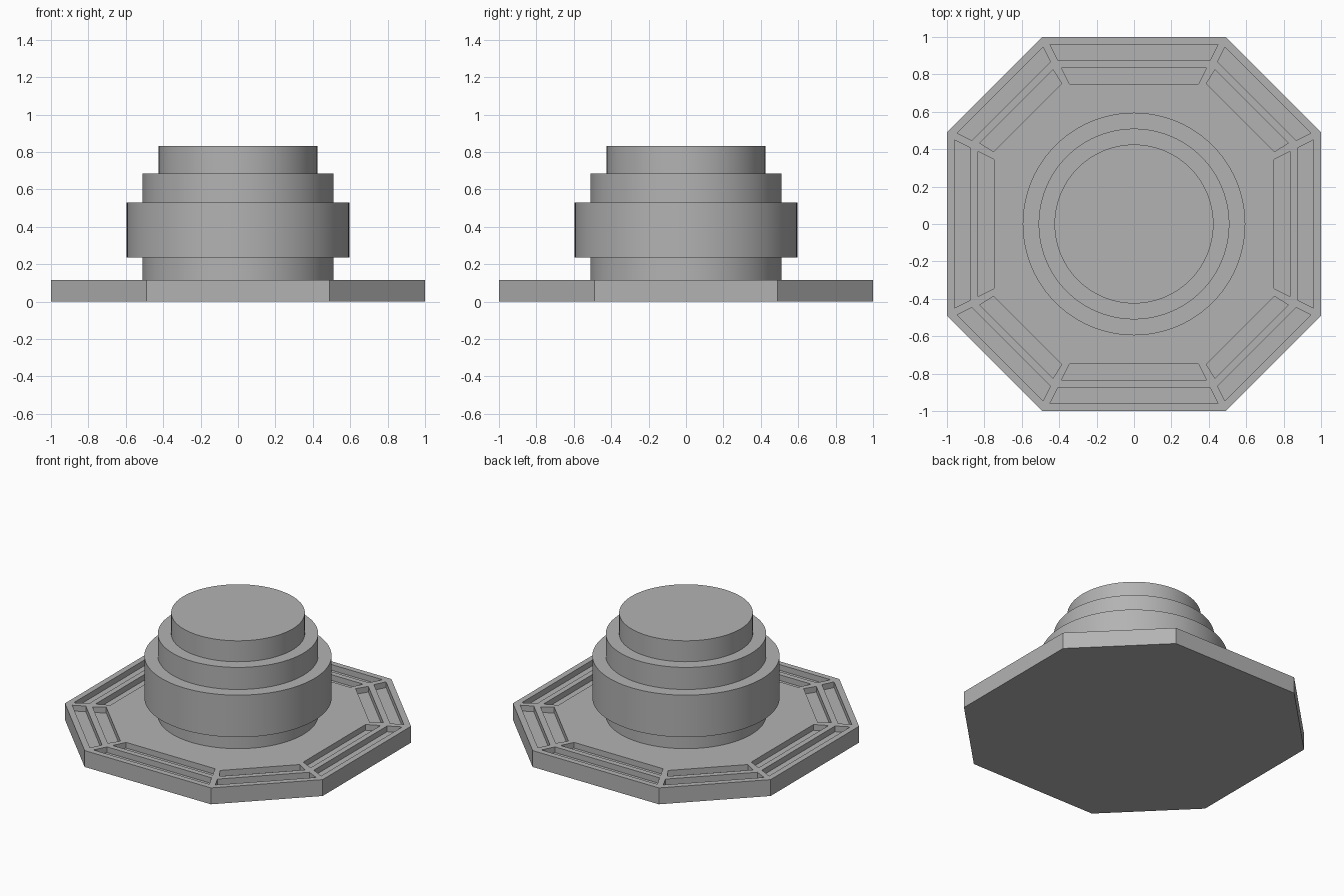
import bpy
import bmesh
from math import cos, sin, pi, radians
from mathutils import Matrix

old = bpy.data.objects.get("Cube")
if old:
    bpy.data.objects.remove(old, do_unlink=True)

PLATE_TOP = 0.115
GROOVE_DEPTH = 0.04
SEGMENTS = 96

grey = bpy.data.materials.new("plain grey")
grey.use_nodes = True
colour = (0.45, 0.45, 0.45, 1)
grey.diffuse_color = colour
grey.node_tree.nodes["Principled BSDF"].inputs["Base Color"].default_value = colour


def finish(bm, name):
    bmesh.ops.recalc_face_normals(bm, faces=bm.faces)
    mesh = bpy.data.meshes.new(name)
    bm.to_mesh(mesh)
    bm.free()
    obj = bpy.data.objects.new(name, mesh)
    mesh.materials.append(grey)
    bpy.context.collection.objects.link(obj)
    return obj


def activate(obj):
    bpy.ops.object.select_all(action='DESELECT')
    obj.select_set(True)
    bpy.context.view_layer.objects.active = obj


def prism(bm, outline, bottom, top):
    """Extrude a flat outline between two heights."""
    face = bm.faces.new([bm.verts.new((x, y, bottom)) for x, y in outline])
    out = bmesh.ops.extrude_face_region(bm, geom=[face])
    verts = [v for v in out["geom"] if isinstance(v, bmesh.types.BMVert)]
    bmesh.ops.translate(bm, verts=verts, vec=(0, 0, top - bottom))


# Eight-sided base plate with cut corners
c = 0.49
quarter = [(1, -c), (1, c)]
outline = []
for k in range(4):
    turn = Matrix.Rotation(k * pi / 2, 2)
    for x, y in quarter:
        outline.append((x * cos(k * pi / 2) - y * sin(k * pi / 2),
                        x * sin(k * pi / 2) + y * cos(k * pi / 2)))
bm = bmesh.new()
prism(bm, outline, 0, PLATE_TOP)
base = finish(bm, "base_plate")

# Two sunken grooves along every side: (outer dist, half, inner dist, half)
straight = [(0.96, 0.45, 0.873, 0.405), (0.835, 0.388, 0.748, 0.345)]
diagonal = [(1.013, 0.325, 0.93, 0.297), (0.89, 0.277, 0.805, 0.258)]
bm = bmesh.new()
for k in range(8):
    a = k * pi / 4
    for d1, h1, d2, h2 in (diagonal if k % 2 else straight):
        corners = [(d1, -h1), (d1, h1), (d2, h2), (d2, -h2)]
        prism(bm, [(d * cos(a) - h * sin(a), d * sin(a) + h * cos(a))
                   for d, h in corners], PLATE_TOP - GROOVE_DEPTH, PLATE_TOP + 0.1)
cutter = finish(bm, "groove_cutter")
cutter.hide_render = True

cut = base.modifiers.new("grooves", 'BOOLEAN')
cut.operation = 'DIFFERENCE'
cut.solver = 'EXACT'
cut.object = cutter
activate(base)
bpy.ops.object.modifier_apply(modifier=cut.name)
bpy.data.objects.remove(cutter, do_unlink=True)

# Stepped round tower turned from one profile
profile = [(0, PLATE_TOP), (0.51, PLATE_TOP), (0.51, 0.235), (0.595, 0.235),
           (0.595, 0.53), (0.51, 0.53), (0.51, 0.685), (0.425, 0.685),
           (0.425, 0.832), (0, 0.832)]
bm = bmesh.new()
verts = [bm.verts.new((r, 0, z)) for r, z in profile]
edges = [bm.edges.new(pair) for pair in zip(verts, verts[1:])]
bmesh.ops.spin(bm, geom=verts + edges, cent=(0, 0, 0), axis=(0, 0, 1),
               angle=2 * pi, steps=SEGMENTS)
bmesh.ops.remove_doubles(bm, verts=bm.verts, dist=0.0005)
tower = finish(bm, "stepped_tower")
activate(tower)
bpy.ops.object.shade_smooth_by_angle(angle=radians(30))
